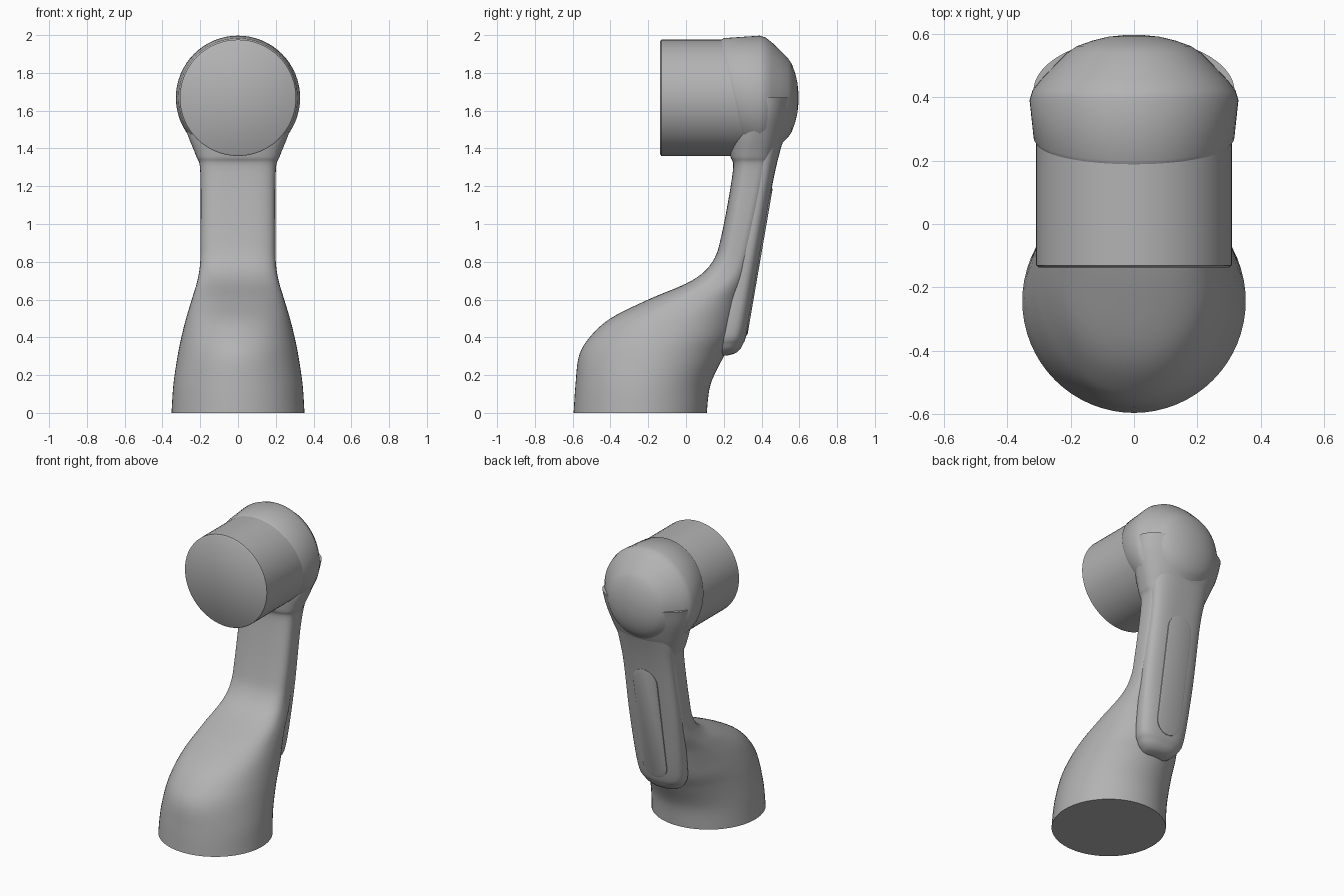
import bpy
import bmesh
from math import cos, sin, pi, copysign
from mathutils import Vector

default_cube = bpy.data.objects.get("Cube")
if default_cube:
    bpy.data.objects.remove(default_cube, do_unlink=True)

SEGMENTS = 64
HEAD_HEIGHT = 1.668

grey = bpy.data.materials.new("matte grey")
grey.use_nodes = True
colour = (0.45, 0.45, 0.45, 1)
grey.diffuse_color = colour
grey.node_tree.nodes["Principled BSDF"].inputs["Base Color"].default_value = colour


def make_object(name, rings, sharp_angle):
    """Skin a list of closed point rings and cap both ends."""
    bm = bmesh.new()
    loops = [[bm.verts.new(point) for point in ring] for ring in rings]
    for lower, upper in zip(loops, loops[1:]):
        for i in range(len(lower)):
            j = (i + 1) % len(lower)
            bm.faces.new((lower[i], lower[j], upper[j], upper[i]))
    bm.faces.new(list(reversed(loops[0])))
    bm.faces.new(loops[-1])
    bmesh.ops.recalc_face_normals(bm, faces=bm.faces)
    mesh = bpy.data.meshes.new(name)
    bm.to_mesh(mesh)
    bm.free()
    mesh.materials.append(grey)
    obj = bpy.data.objects.new(name, mesh)
    bpy.context.collection.objects.link(obj)
    bpy.ops.object.select_all(action="DESELECT")
    obj.select_set(True)
    bpy.context.view_layer.objects.active = obj
    bpy.ops.object.shade_smooth_by_angle(angle=sharp_angle)
    return obj


def smooth_rows(rows, steps=6):
    """Refine section rows with a Catmull-Rom curve."""
    rows = [Vector(row) for row in rows]
    padded = [rows[0]] + rows + [rows[-1]]
    result = []
    for a, b, c, d in zip(padded, padded[1:], padded[2:], padded[3:]):
        for step in range(steps):
            t = step / steps
            result.append(b + (c - a) * t / 2
                          + (a * 2 - b * 5 + c * 4 - d) * t * t / 2
                          + (b * 3 - a - c * 3 + d) * t * t * t / 2)
    result.append(rows[-1])
    return result


def section(row):
    """Horizontal superellipse from height, front, back, half width, power."""
    height, front, back, half_width, power = row
    middle, depth = (front + back) / 2, (back - front) / 2
    ring = []
    for i in range(SEGMENTS):
        angle = 2 * pi * i / SEGMENTS
        c, s = cos(angle), sin(angle)
        x = copysign(abs(c) ** (2 / power), c) * half_width
        y = copysign(abs(s) ** (2 / power), s) * depth
        ring.append((x, middle + y, height))
    return ring


def turned(profile, edge_slant=0):
    """Rings turned about the head axis; the first ones may slant backward."""
    rings = []
    for index, (y, radius) in enumerate(profile):
        ring = []
        for i in range(SEGMENTS):
            angle = 2 * pi * i / SEGMENTS
            slant = edge_slant * (1 - sin(angle)) if index < 2 else 0
            ring.append((radius * cos(angle), y + slant,
                         HEAD_HEIGHT + radius * sin(angle)))
        rings.append(ring)
    return rings


# Round foot flowing into the leaning neck and widening under the head
body_rows = [
    (0, -.595, .11, .352, 2),
    (.15, -.585, .13, .342, 2),
    (.3, -.567, .2, .32, 2),
    (.4, -.51, .25, .3, 2.1),
    (.5, -.4, .28, .275, 2.2),
    (.6, -.2, .3, .245, 2.4),
    (.7, .03, .33, .215, 2.7),
    (.8, .14, .35, .2, 3),
    (.95, .19, .38, .198, 3.2),
    (1.28, .248, .45, .2, 3.2),
    (1.36, .235, .48, .222, 2.7),
    (1.46, .225, .525, .262, 2.3),
    (1.57, .24, .565, .3, 2),
    (1.67, .25, .585, .317, 2),
]
make_object("foot_and_neck", [section(r) for r in smooth_rows(body_rows)], pi / 4)

# Raised rounded cover along the back of the neck
cover_rows = [
    (.305, .15, .225, .06, 2),
    (.32, .15, .268, .1, 2.2),
    (.36, .15, .3, .14, 2.4),
    (.45, .17, .328, .172, 2.6),
    (.8, .24, .387, .188, 2.8),
    (1.2, .31, .456, .188, 2.8),
    (1.4, .34, .502, .205, 2.5),
    (1.55, .37, .55, .21, 2.2),
]
make_object("back_cover", [section(r) for r in smooth_rows(cover_rows)], pi / 3)

# Faint pill shaped panel on the cover
panel = []
for depth, scale in ((-.03, 1), (.002, 1), (.005, .9)):
    ring = []
    for i in range(SEGMENTS):
        angle = 2 * pi * i / SEGMENTS
        lift = .3 if sin(angle) >= 0 else -.3
        z = .8 + lift + .09 * scale * sin(angle)
        ring.append((.09 * scale * cos(angle), .387 + (z - .8) * .172 + depth, z))
    panel.append(ring)
make_object("back_panel", panel, pi / 4)

# Flat ended joint barrel facing forward
barrel = [(-.137, .3), (-.13, .308), (.3, .308)]
make_object("joint_barrel", turned(barrel), pi / 4)

# Shell around the barrel, closed by a rounded dome behind
shell = [(.185, .306), (.2, .316), (.39, .329), (.42, .32), (.455, .293),
         (.5, .25), (.54, .21), (.56, .18), (.578, .13), (.59, .08), (.595, .03)]
make_object("head_shell", turned(shell, .07), pi / 4)
